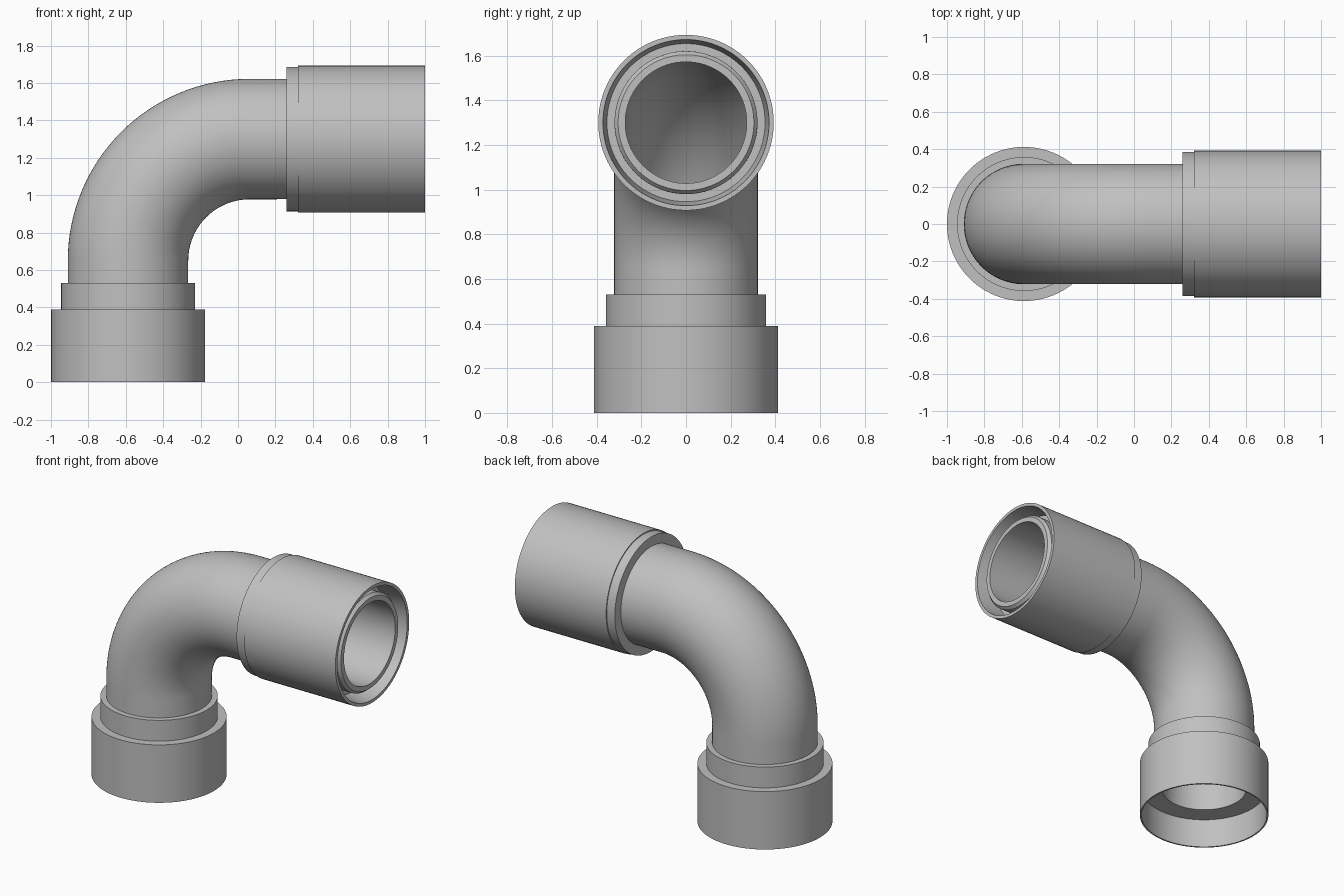
import bpy, bmesh, math
from mathutils import Vector

if "Cube" in bpy.data.objects:
    bpy.data.objects.remove(bpy.data.objects["Cube"])

SEG = 96
X0, Z0 = -0.588, 1.30          # vertical and horizontal pipe axes
BEND = 0.65                    # centreline radius of the bend

grey = bpy.data.materials.new("grey plastic")
grey.diffuse_color = (0.53, 0.53, 0.53, 1)
grey.use_nodes = True
grey.node_tree.nodes["Principled BSDF"].inputs["Base Color"].default_value = grey.diffuse_color


def loft(name, rings):
    """Join circles (centre, angle of axis in the xz plane, radius) into a closed tube."""
    bm = bmesh.new()
    loops = []
    for centre, a, r in rings:
        u = Vector((-math.sin(a), 0, math.cos(a)))
        v = Vector((0, 1, 0))
        loops.append([bm.verts.new(Vector(centre) + r * (u * math.cos(t) + v * math.sin(t)))
                      for t in (2 * math.pi * i / SEG for i in range(SEG))])
    for a, b in zip(loops, loops[1:] + loops[:1]):
        for i in range(SEG):
            j = (i + 1) % SEG
            bm.faces.new((a[i], a[j], b[j], b[i]))
    bmesh.ops.recalc_face_normals(bm, faces=bm.faces)
    mesh = bpy.data.meshes.new(name)
    bm.to_mesh(mesh)
    bm.free()
    mesh.materials.append(grey)
    ob = bpy.data.objects.new(name, mesh)
    bpy.context.collection.objects.link(ob)
    bpy.ops.object.select_all(action='DESELECT')
    ob.select_set(True)
    bpy.context.view_layer.objects.active = ob
    bpy.ops.object.shade_smooth_by_angle(angle=math.radians(30))
    return ob


# Elbow pipe: straight, quarter bend, straight, with a chamfered nose
cx, cz = X0 + BEND, Z0 - BEND
path = [((X0, 0, 0.20), math.pi / 2)]
for i in range(33):
    t = math.pi / 2 * i / 32
    path.append(((cx - BEND * math.cos(t), 0, cz + BEND * math.sin(t)), math.pi / 2 - t))
outer = [(p, a, 0.322) for p, a in path]
inner = [(p, a, 0.272) for p, a in path]
nose = [((0.96, 0, Z0), 0, 0.320), ((0.98, 0, Z0), 0, 0.304), ((0.98, 0, Z0), 0, 0.272)]
loft("elbow_pipe", outer + nose + inner[::-1])

# Stepped base collar, open underneath, with an inner ledge
base = [(0, 0.412), (0.39, 0.412), (0.39, 0.358), (0.53, 0.358), (0.53, 0.30),
        (0.20, 0.30), (0.20, 0.402), (0, 0.402)]
loft("base_collar", [((X0, 0, z), math.pi / 2, r) for z, r in base])

# Outlet sleeve with a narrow shoulder and a recess around the pipe nose
sleeve = [(0.26, 0.30), (0.26, 0.386), (0.32, 0.386), (0.32, 0.393), (1.0, 0.393),
          (1.0, 0.372), (0.86, 0.354), (0.86, 0.30)]
loft("outlet_sleeve", [((x, 0, Z0), 0, r) for x, r in sleeve])
